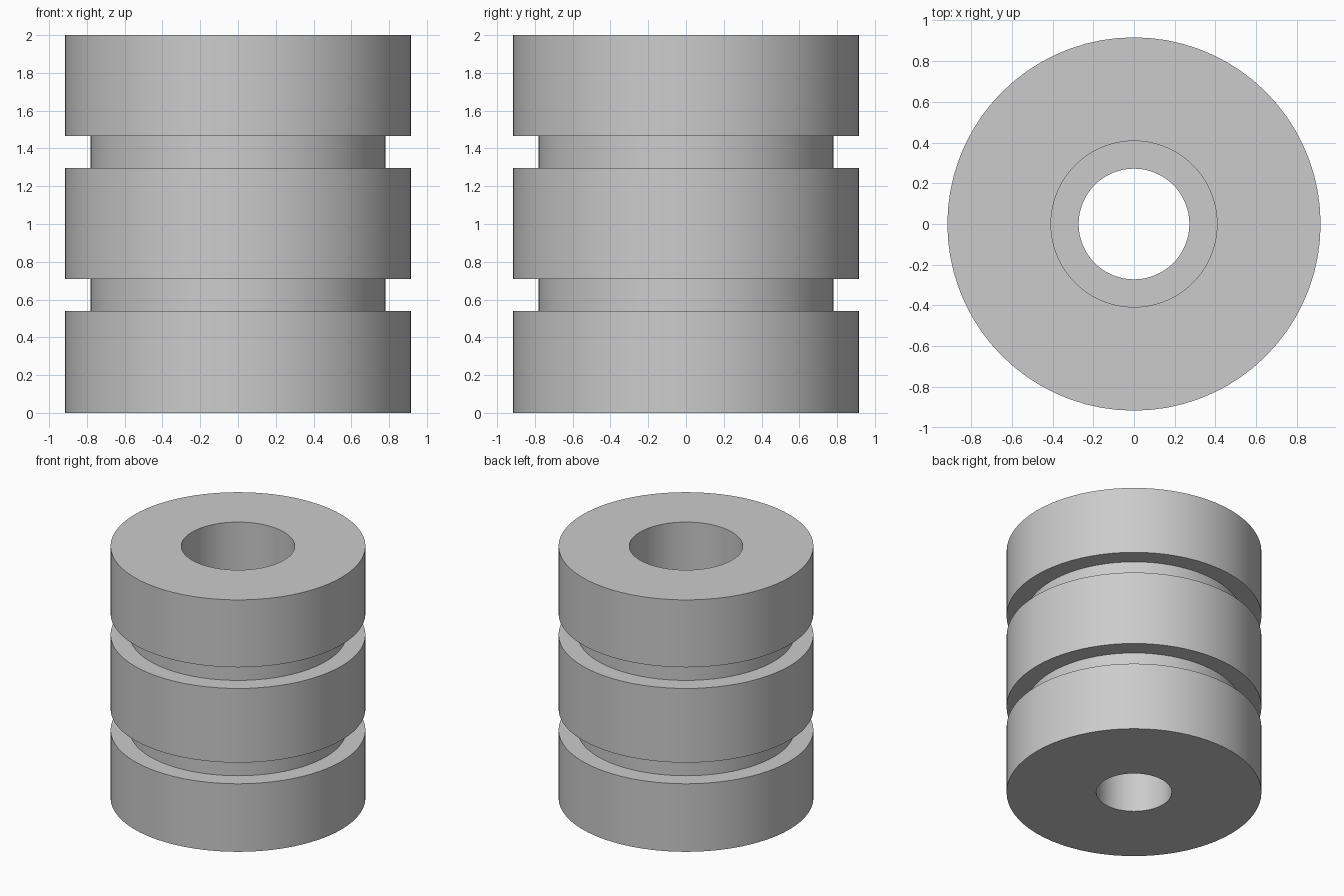
import bpy, bmesh, math

cube = bpy.data.objects.get("Cube")
if cube:
    bpy.data.objects.remove(cube, do_unlink=True)

SEGMENTS = 72
OUTER, GROOVE = 0.917, 0.78       # outside radii
BORE, COUNTERBORE = 0.272, 0.408  # inside radii
LEDGE = 1.0                       # height of the step inside the bore

# Plain grey material
grey = bpy.data.materials.new("plain grey")
grey.use_nodes = True
colour = (0.6, 0.6, 0.6, 1)
grey.diffuse_color = colour
grey.node_tree.nodes["Principled BSDF"].inputs["Base Color"].default_value = colour

# Closed cross-section: up the grooved outside, down the stepped bore
profile = [(BORE, 0), (OUTER, 0)]
for low, high in ((0.54, 0.708), (1.297, 1.465)):
    profile += [(OUTER, low), (GROOVE, low), (GROOVE, high), (OUTER, high)]
profile += [(OUTER, 2), (COUNTERBORE, 2), (COUNTERBORE, LEDGE), (BORE, LEDGE)]

# Revolve the section around z
bm = bmesh.new()
verts = [bm.verts.new((r, 0, z)) for r, z in profile]
edges = [bm.edges.new((v, verts[(i + 1) % len(verts)])) for i, v in enumerate(verts)]
bmesh.ops.spin(bm, geom=verts + edges, cent=(0, 0, 0), axis=(0, 0, 1),
               angle=math.tau, steps=SEGMENTS, use_merge=False)
bmesh.ops.remove_doubles(bm, verts=bm.verts, dist=0.0001)
bmesh.ops.recalc_face_normals(bm, faces=bm.faces)
mesh = bpy.data.meshes.new("grooved_bushing")
bm.to_mesh(mesh)
bm.free()
mesh.materials.append(grey)

bushing = bpy.data.objects.new("grooved_bushing", mesh)
bpy.context.collection.objects.link(bushing)

# Smooth walls with crisp rims
bpy.ops.object.select_all(action="DESELECT")
bushing.select_set(True)
bpy.context.view_layer.objects.active = bushing
bpy.ops.object.shade_smooth_by_angle(angle=math.radians(30))
